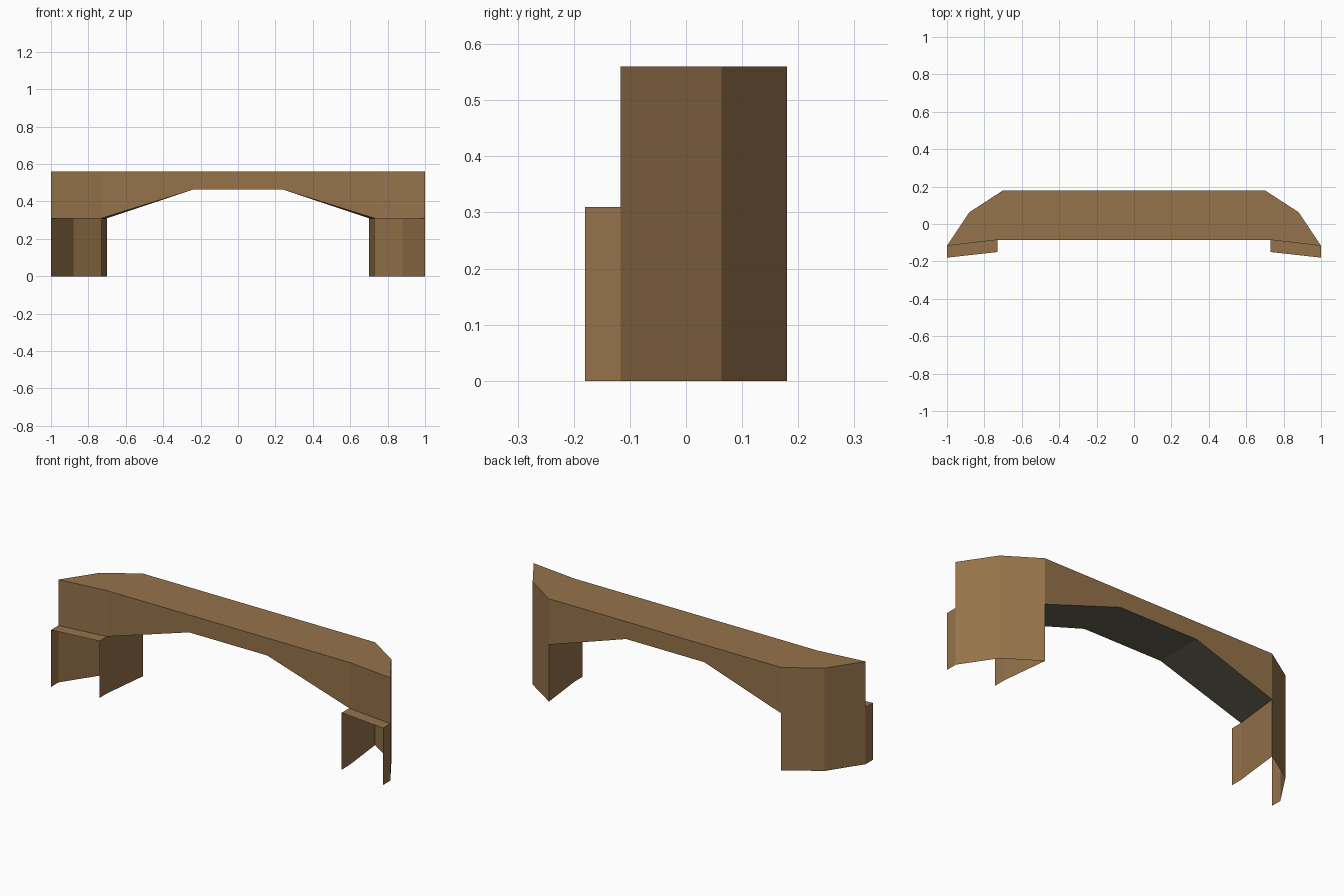
import bpy
import bmesh

cube = bpy.data.objects.get("Cube")
if cube:
    bpy.data.objects.remove(cube, do_unlink=True)

TOP, STEP, ARCH = 0.56, 0.31, 0.465


def make_material(name, colour):
    mat = bpy.data.materials.new(name)
    mat.use_nodes = True
    mat.diffuse_color = colour
    mat.node_tree.nodes["Principled BSDF"].inputs["Base Color"].default_value = colour
    return mat


wood = make_material("warm brown", (0.30, 0.17, 0.068, 1))
shade = make_material("dark olive", (0.13, 0.12, 0.085, 1))


def build(name, faces, materials):
    """Make an object from (corner list, material slot) pairs."""
    bm = bmesh.new()
    for corners, slot in faces:
        face = bm.faces.new([bm.verts.new(c) for c in corners])
        face.material_index = slot
    bmesh.ops.remove_doubles(bm, verts=bm.verts, dist=0.0005)
    bmesh.ops.recalc_face_normals(bm, faces=bm.faces)
    mesh = bpy.data.meshes.new(name)
    bm.to_mesh(mesh)
    bm.free()
    for mat in materials:
        mesh.materials.append(mat)
    obj = bpy.data.objects.new(name, mesh)
    bpy.context.collection.objects.link(obj)
    return obj


def wall(path, low, high):
    """Upright faces along a plan path."""
    return [([(*a, low), (*b, low), (*b, high), (*a, high)], 0)
            for a, b in zip(path, path[1:])]


def flip(points):
    return [(-p[0], *p[1:]) for p in reversed(points)]


# Plan corners of the left half
tip, bend, back = (1, -0.117), (0.88, 0.063), (0.70, 0.18)
inner, inner_lip, tip_lip = (0.73, -0.085), (0.73, -0.15), (1, -0.18)

# Beam: top, arched front and back, and the arch underside
half = [tip, bend, back]
plan = [inner] + half
outline = plan + flip(plan)
faces = [([(*p, TOP) for p in outline], 0)]


def arch_edge(foot):
    y = foot[1]
    right = [(*foot, STEP), (0.235, y, ARCH)]
    return right + flip(right)


front, rear = arch_edge(inner), arch_edge(back)
for edge in (front, rear):
    a, d = edge[0], edge[-1]
    faces.append((edge + [(d[0], d[1], TOP), (a[0], a[1], TOP)], 0))
for i in range(3):
    faces.append(([front[i], front[i + 1], rear[i + 1], rear[i]], 1))
for f in (lambda p: p, flip):
    faces += wall(f([inner, tip]), STEP, TOP)
    faces += wall(f(half), STEP, TOP)
build("arched_beam", faces, [wood, shade])

# Legs: open-fronted shells with a stepped lip
for name, f in (("left_leg", lambda p: p), ("right_leg", flip)):
    faces = wall(f([tip_lip, tip, bend, back, inner, inner_lip]), 0, STEP)
    faces.append(([(*p, STEP) for p in f([inner, tip, tip_lip, inner_lip])], 0))
    build(name, faces, [wood])
